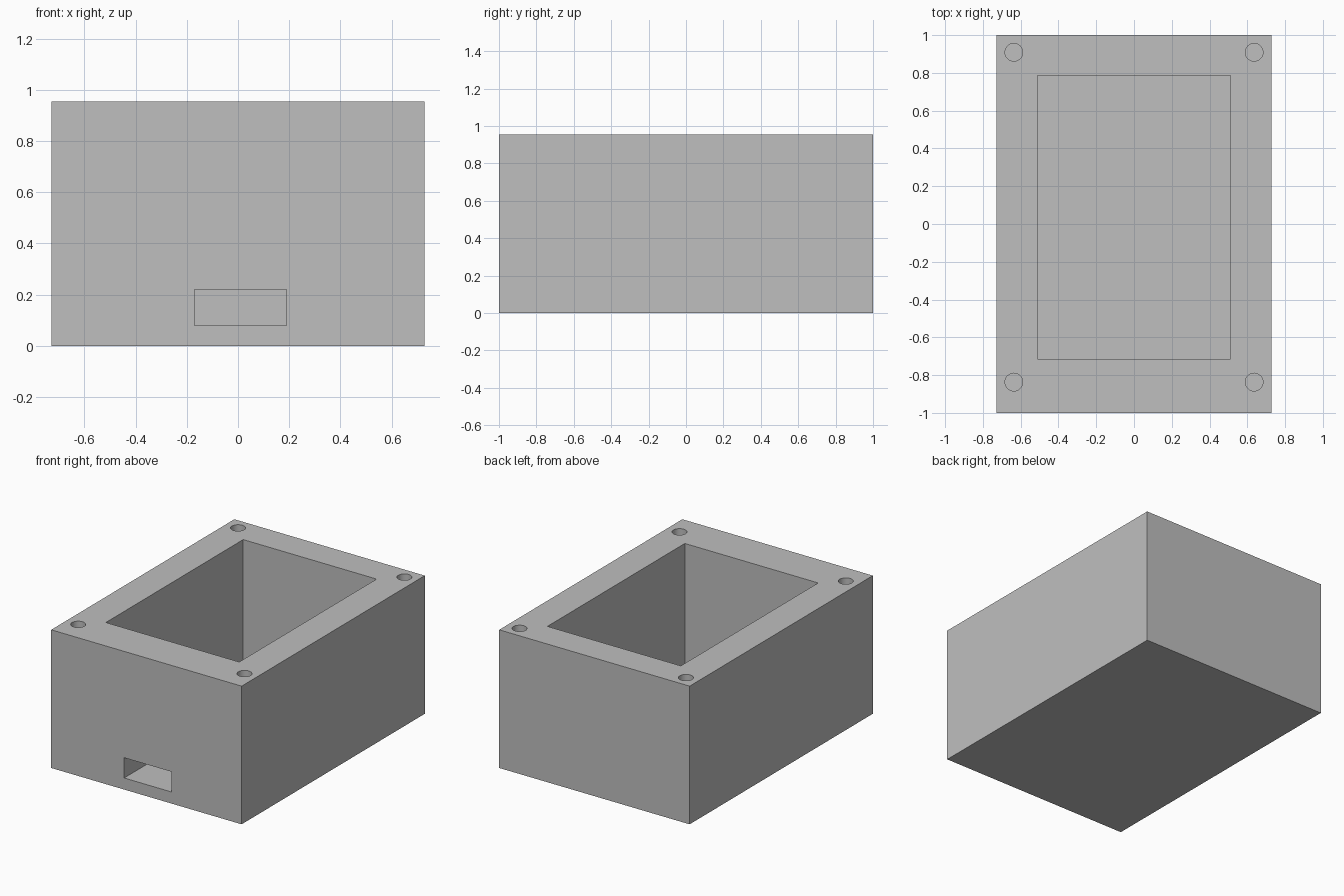
import bpy

cube = bpy.data.objects.get("Cube")
if cube:
    bpy.data.objects.remove(cube, do_unlink=True)

# Overall size
WIDTH, LENGTH, HEIGHT = 1.456, 2.0, 0.955
FLOOR = 0.08

grey = bpy.data.materials.new("plain_grey")
grey.use_nodes = True
colour = (0.52, 0.52, 0.52, 1)
grey.diffuse_color = colour
grey.node_tree.nodes["Principled BSDF"].inputs["Base Color"].default_value = colour


def box(name, low, high):
    """Axis-aligned box between two corners."""
    centre = [(a + b) / 2 for a, b in zip(low, high)]
    bpy.ops.mesh.primitive_cube_add(size=1, location=centre)
    obj = bpy.context.object
    obj.name = name
    obj.scale = [b - a for a, b in zip(low, high)]
    bpy.ops.object.transform_apply(location=True, rotation=False, scale=True)
    obj.data.materials.append(grey)
    return obj


def cut(target, cutter):
    """Subtract the cutter, then remove it."""
    cutter.hide_render = True
    mod = target.modifiers.new("cut", "BOOLEAN")
    mod.operation = "DIFFERENCE"
    mod.solver = "EXACT"
    mod.object = cutter
    bpy.context.view_layer.objects.active = target
    bpy.ops.object.modifier_apply(modifier=mod.name)
    bpy.data.objects.remove(cutter, do_unlink=True)


# Solid enclosure body
body = box("enclosure_body", (-WIDTH / 2, -LENGTH / 2, 0), (WIDTH / 2, LENGTH / 2, HEIGHT))

# Open cavity
cut(body, box("cavity_cutter", (-0.51, -0.715, FLOOR), (0.51, 0.785, HEIGHT + 0.1)))

# Cable slot through the front wall, level with the cavity floor
cut(body, box("slot_cutter", (-0.17, -1.1, FLOOR), (0.19, -0.6, 0.22)))

# Blind screw holes in the four rim corners
HOLE_DEPTH = 0.4
for x in (-0.636, 0.636):
    for y in (-0.837, 0.909):
        bpy.ops.mesh.primitive_cylinder_add(
            vertices=32, radius=0.047, depth=2 * HOLE_DEPTH, location=(x, y, HEIGHT))
        hole = bpy.context.object
        hole.name = "screw_hole_cutter"
        hole.data.materials.append(grey)
        cut(body, hole)

# Smooth hole walls, sharp box edges
bpy.ops.object.select_all(action="DESELECT")
body.select_set(True)
bpy.context.view_layer.objects.active = body
bpy.ops.object.shade_smooth_by_angle()
